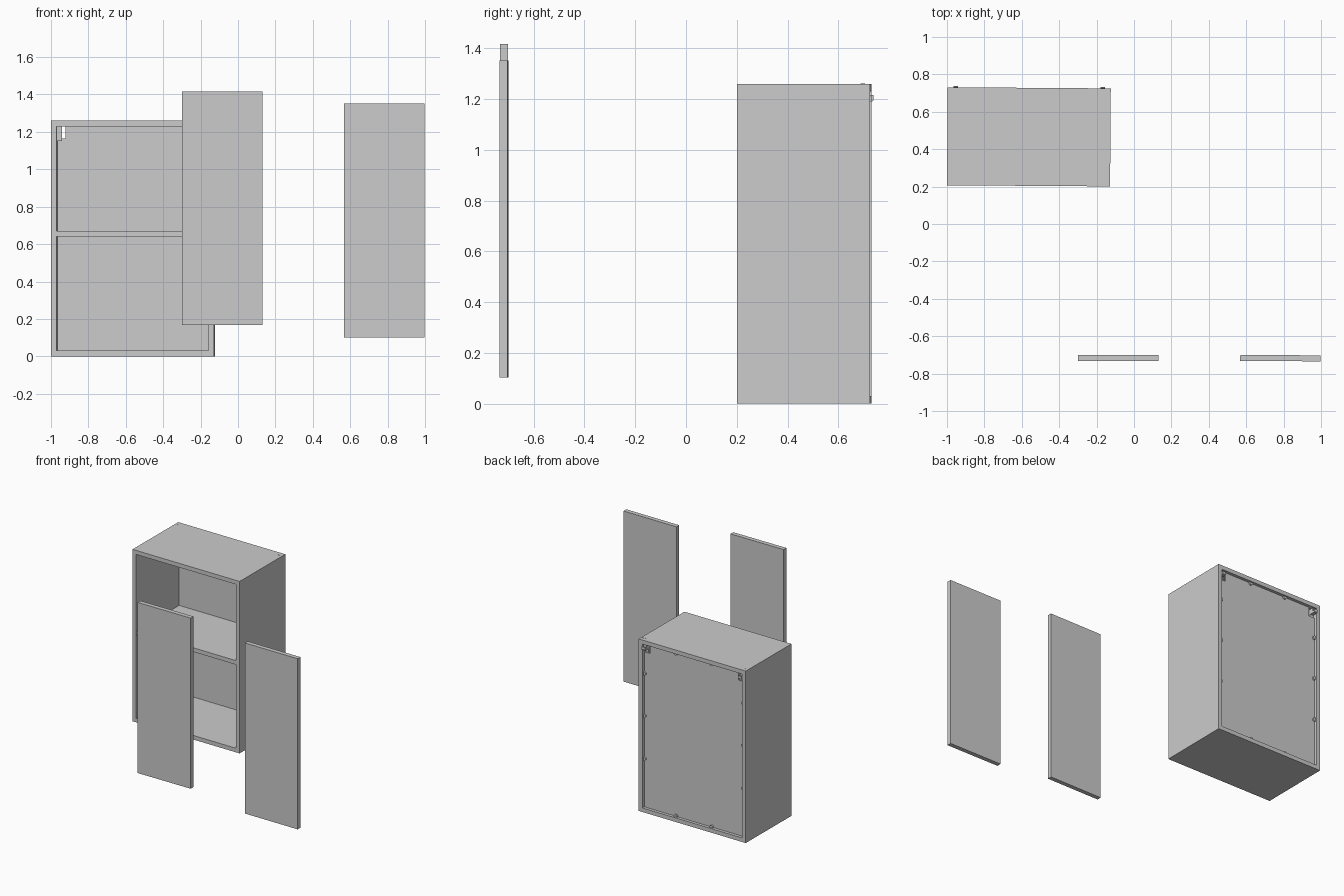
import bpy, bmesh
from math import radians
from mathutils import Matrix, Vector

if "Cube" in bpy.data.objects:
    bpy.data.objects.remove(bpy.data.objects["Cube"])

W, D, H, T = 0.872, 0.524, 1.26, 0.03      # cabinet size and board thickness
HW, HD = W / 2, D / 2
PLACE = Matrix.Translation((-0.562, 0.466, 0)) @ Matrix.Rotation(radians(-0.4), 4, 'Z')


def finish(name, bm, matrix):
    bmesh.ops.recalc_face_normals(bm, faces=bm.faces)
    mesh = bpy.data.meshes.new(name)
    bm.to_mesh(mesh)
    bm.free()
    ob = bpy.data.objects.new(name, mesh)
    ob.matrix_world = matrix
    bpy.context.collection.objects.link(ob)
    return ob


def board(name, lo, hi, matrix=PLACE):
    lo, hi = Vector(lo), Vector(hi)
    bm = bmesh.new()
    bmesh.ops.create_cube(bm, size=1)
    bmesh.ops.scale(bm, vec=hi - lo, verts=bm.verts)
    bmesh.ops.translate(bm, vec=(lo + hi) / 2, verts=bm.verts)
    return finish(name, bm, matrix)


def extrude(name, points, start, depth):
    """Closed outline of 3D points pushed along a depth vector."""
    bm = bmesh.new()
    face = bm.faces.new([bm.verts.new(Vector(p) + Vector(start)) for p in points])
    ext = bmesh.ops.extrude_face_region(bm, geom=[face])['geom']
    bmesh.ops.translate(bm, vec=depth, verts=[v for v in ext if isinstance(v, bmesh.types.BMVert)])
    # keep the starting cap so the solid is closed
    if face not in bm.faces:
        bmesh.ops.holes_fill(bm, edges=bm.edges)
    return finish(name, bm, PLACE)


def disc(name, centre, radius, depth, axis='Y', squash=1.0):
    bm = bmesh.new()
    bmesh.ops.create_cone(bm, cap_ends=True, segments=20, radius1=radius, radius2=radius, depth=depth)
    bmesh.ops.scale(bm, vec=(1, squash, 1), verts=bm.verts)
    if axis == 'Y':
        bmesh.ops.rotate(bm, matrix=Matrix.Rotation(radians(90), 3, 'X'), verts=bm.verts)
    bmesh.ops.translate(bm, vec=centre, verts=bm.verts)
    ob = finish(name, bm, PLACE)
    for p in ob.data.polygons:
        p.use_smooth = len(p.vertices) == 4


# Carcass boards
inner = HW - T
board("left_side", (-HW, -HD, 0), (-inner, HD, H))
board("right_side", (inner, -HD, 0), (HW, HD, H))
board("bottom_board", (-inner, -HD, 0), (inner, HD, T))
board("top_board", (-inner, -HD, H - T), (inner, HD, H))

# Back panel with notched upper corners for the wall hangers
back = HD - 0.022
n, zt = inner - 0.045, H - T
outline = [(-inner, T), (inner, T), (inner, 1.165), (n, 1.165), (n, zt),
           (-n, zt), (-n, 1.165), (-inner, 1.165)]
extrude("back_panel", [(x, 0, z) for x, z in outline], (0, back - 0.01, 0), (0, 0.01, 0))

# Middle shelf
board("shelf", (-inner, -HD + 0.004, 0.64), (inner, back - 0.01, 0.67))

# Wall hangers with a hook through the back, and their top pegs
hanger = [(-0.06, 1.15), (-0.012, 1.15), (-0.012, 1.19), (0.025, 1.19), (0.03, 1.195),
          (0.03, 1.215), (0.024, 1.215), (0.02, 1.207), (0.01, 1.207), (0.01, 1.228), (-0.06, 1.228)]
for side, s in (("left", -1), ("right", 1)):
    extrude(side + "_hanger", [(0, y, z) for y, z in hanger],
            (s * inner, HD - 0.022, 0), (-s * 0.026, 0, 0))
    disc(side + "_hanger_peg", (s * (HW - 0.022), HD - 0.032, H), 0.012, 0.003, 'Z', 0.5)

# Round clips holding the back panel around its rim
for i, z in enumerate((1.01, 0.70, 0.385)):
    for side, s in (("left", -1), ("right", 1)):
        disc(f"{side}_clip_{i + 1}", (s * (inner - 0.003), back + 0.005, z), 0.014, 0.012)
for i, s in enumerate((-1, 1)):
    disc(f"top_clip_{i + 1}", (s * W / 6, back + 0.005, H - T - 0.003), 0.014, 0.012)
    disc(f"bottom_clip_{i + 1}", (s * W / 6, back + 0.005, T + 0.003), 0.014, 0.012)

# Two detached doors floating in front
for name, x, z, turn in (("left_door", -0.085, 0.167, 0), ("right_door", 0.783, 0.102, -0.4)):
    m = Matrix.Translation((x, -0.717, z)) @ Matrix.Rotation(radians(turn), 4, 'Z')
    board(name, (-0.215, -0.016, 0), (0.215, 0.016, 1.25), m)
